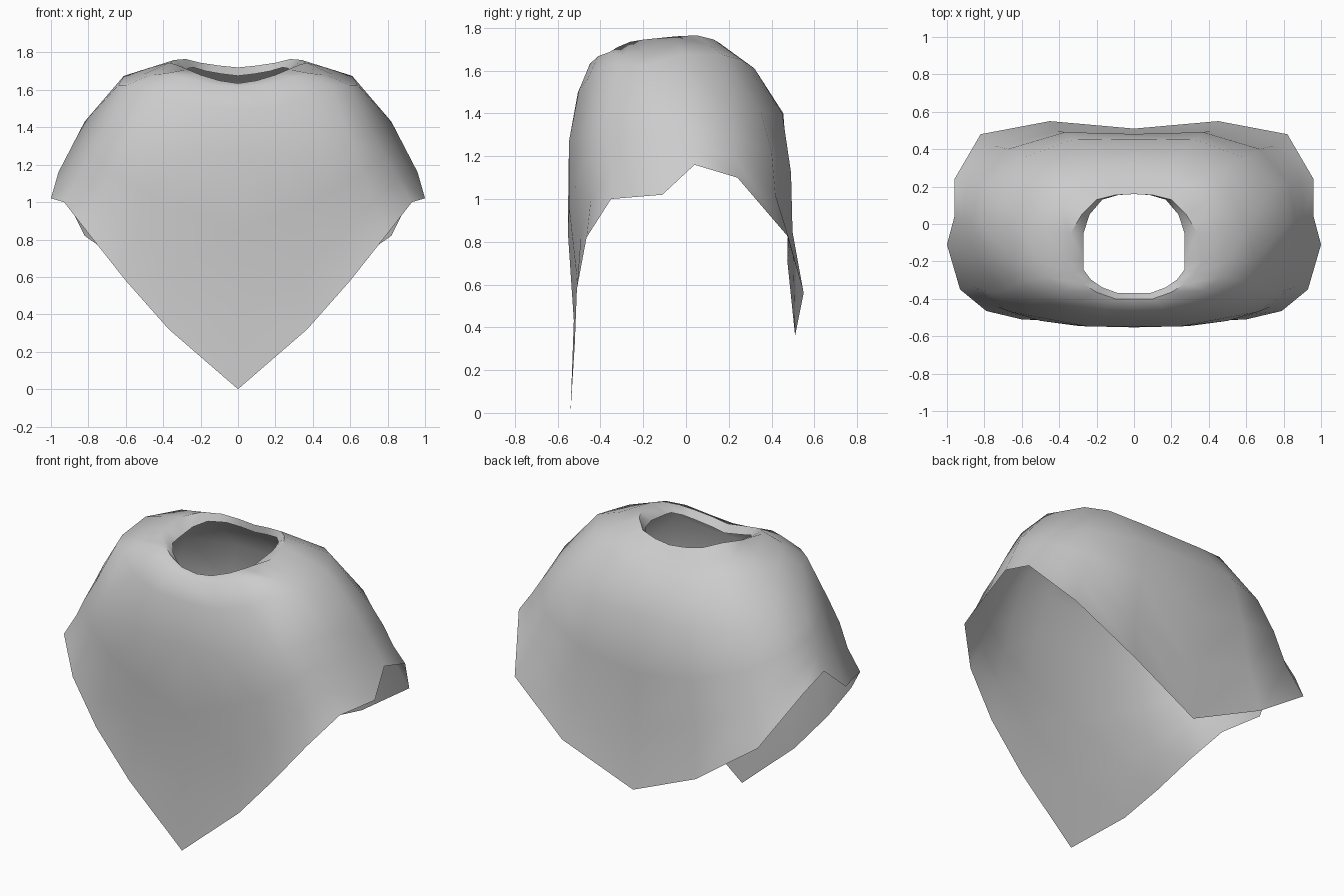
import bpy, bmesh, math
from mathutils import Vector

if "Cube" in bpy.data.objects:
    bpy.data.objects.remove(bpy.data.objects["Cube"])

# Right-half cross-sections, running front centre -> right side -> back centre
def ring(*pts):
    return [Vector(p) for p in pts]

crest = ring((0, -.40, 1.635), (.1, -.40, 1.65), (.2, -.365, 1.68), (.27, -.32, 1.71),
             (.33, -.26, 1.735), (.365, -.2, 1.745), (.34, -.05, 1.76), (.28, .05, 1.765),
             (.2, .13, 1.745), (.1, .155, 1.73), (0, .16, 1.72))
shoulder = ring((0, -.505, 1.5), (.2, -.5, 1.51), (.38, -.46, 1.56), (.5, -.39, 1.62),
                (.6, -.31, 1.625), (.64, -.2, 1.625), (.61, -.02, 1.675), (.5, .17, 1.675),
                (.40, .26, 1.65), (.2, .32, 1.61), (0, .32, 1.61))
chest = ring((0, -.547, 1.27), (.25, -.547, 1.27), (.45, -.51, 1.29), (.6, -.46, 1.33),
             (.71, -.36, 1.38), (.78, -.18, 1.40), (.82, 0, 1.43), (.76, .21, 1.40),
             (.60, .35, 1.41), (.33, .45, 1.40), (0, .455, 1.40))
hem = ring((0, -.54, 0), (.37, -.52, .32), (.6, -.51, .58), (.79, -.465, .82),
           (.93, -.35, 1.0), (1, -.11, 1.02), (.96, .04, 1.16), (.96, .24, 1.10),
           (.82, .48, .82), (.45, .55, .56), (0, .51, .36))

def clamp(v, lo, hi):
    return max(lo, min(hi, v))

# In-between ring; bulge pushes front/back outward, lift raises the front part
def blend(a, b, t, bulge=0.0, lift=0.0):
    out = []
    for p, q in zip(a, b):
        v = p.lerp(q, t)
        v.z += lift * clamp((-.3 - v.y) / .12, 0, 1)
        v.y += bulge * clamp(v.y / .4, -1, 1)
        out.append(v)
    return out

# Inner lip of the neck opening, turned down inside the collar
lip = [Vector((min(p.x * .85, .27), max(p.y + .01, -.1 + (p.y + .1) * .9) if p.y < -.1 else p.y,
               p.z - .045)) for p in crest]

rows = [lip, crest, blend(crest, shoulder, .5, 0, .05), shoulder, chest,
        blend(chest, hem, .33, .008), blend(chest, hem, .66, -.018), hem]

# Poncho cloth surface
bm = bmesh.new()
grid = [[bm.verts.new(p) for p in r] for r in rows]
for a, b in zip(grid, grid[1:]):
    for i in range(len(a) - 1):
        bm.faces.new((a[i], b[i], b[i + 1], a[i + 1]))
mesh = bpy.data.meshes.new("poncho")
bm.to_mesh(mesh)
bm.free()
poncho = bpy.data.objects.new("poncho", mesh)
bpy.context.collection.objects.link(poncho)

# Mirror to the left half
m = poncho.modifiers.new("mirror", 'MIRROR')
m.use_axis[0] = True
m.use_clip = True
m.merge_threshold = .001

bpy.context.view_layer.objects.active = poncho
poncho.select_set(True)
bpy.ops.object.modifier_apply(modifier=m.name)
bpy.ops.object.shade_smooth_by_angle(angle=math.radians(60))
